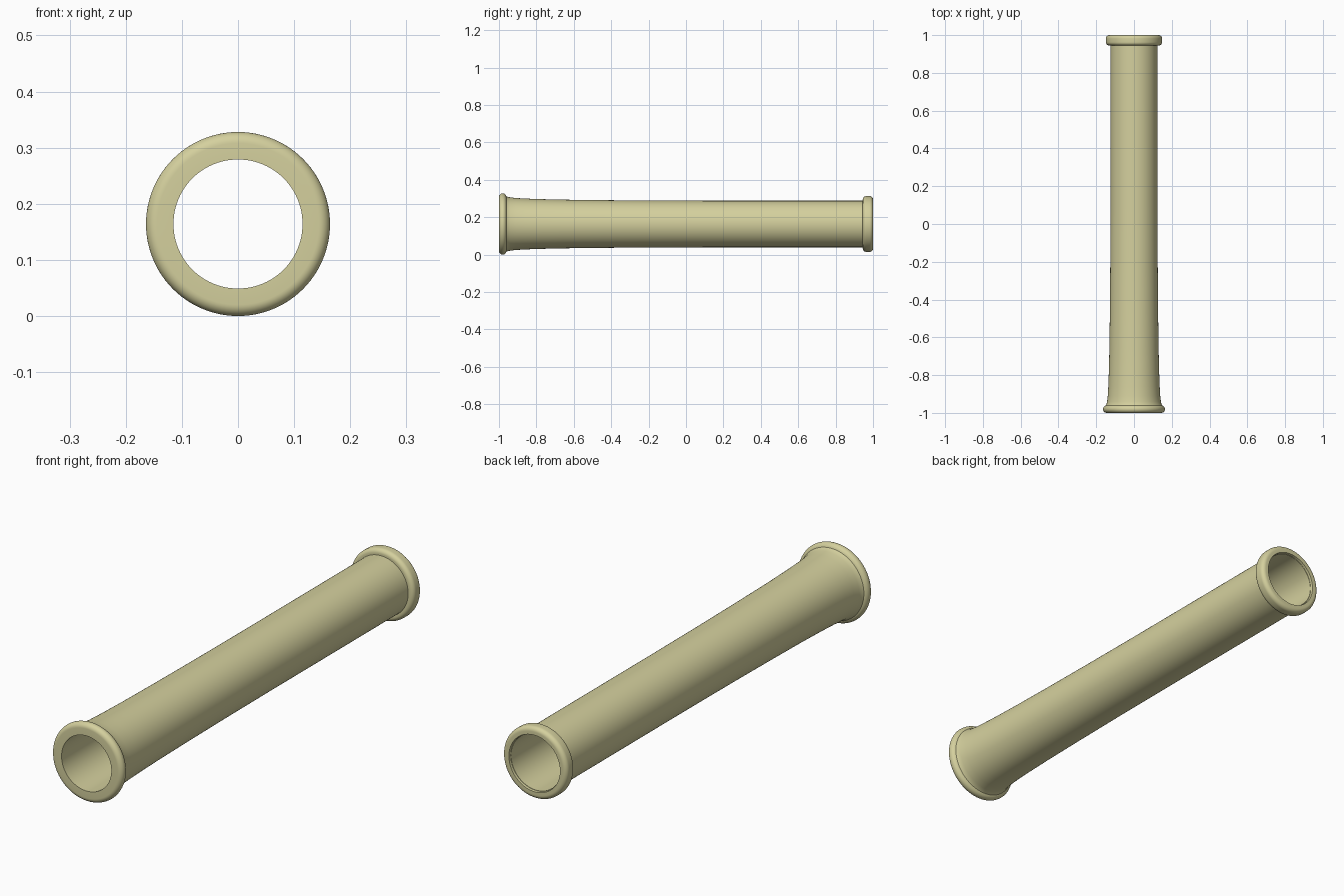
import bpy
import bmesh
import math

cube = bpy.data.objects.get("Cube")
if cube:
    bpy.data.objects.remove(cube, do_unlink=True)

SIDES = 96
AXIS_Z = 0.164
BORE = 0.115

khaki = bpy.data.materials.new("pale khaki")
khaki.use_nodes = True
colour = (0.66, 0.63, 0.34, 1)
khaki.diffuse_color = colour
khaki.node_tree.nodes["Principled BSDF"].inputs["Base Color"].default_value = colour


def lathe(name, profile):
    """Turn a closed (y, radius) profile about the long axis."""
    bm = bmesh.new()
    rings = []
    for i in range(SIDES):
        a = 2 * math.pi * i / SIDES
        rings.append([bm.verts.new((r * math.cos(a), y, AXIS_Z + r * math.sin(a)))
                      for y, r in profile])
    n = len(profile)
    for i in range(SIDES):
        here, after = rings[i], rings[(i + 1) % SIDES]
        for j in range(n):
            k = (j + 1) % n
            bm.faces.new((here[j], here[k], after[k], after[j]))
    bmesh.ops.recalc_face_normals(bm, faces=bm.faces)
    mesh = bpy.data.meshes.new(name)
    bm.to_mesh(mesh)
    bm.free()
    mesh.materials.append(khaki)
    obj = bpy.data.objects.new(name, mesh)
    bpy.context.collection.objects.link(obj)
    bpy.ops.object.select_all(action="DESELECT")
    obj.select_set(True)
    bpy.context.view_layer.objects.active = obj
    bpy.ops.object.shade_smooth_by_angle(angle=math.radians(35))
    return obj


def arc(y, r, ry, rr, start, end, steps=8):
    """Points along an elliptical arc, for rounded lips."""
    angles = [math.radians(start + (end - start) * i / steps) for i in range(steps + 1)]
    return [(y + ry * math.cos(a), r + rr * math.sin(a)) for a in angles]


# Hollow barrel with a flare that swells into the rounded front lip
flare = [(-0.955, 0.146), (-0.94, 0.1425), (-0.91, 0.139), (-0.86, 0.136),
         (-0.78, 0.133), (-0.65, 0.130), (-0.45, 0.1275), (-0.2, 0.1255), (0.1, 0.1245)]
lip = arc(-0.98, 0.144, 0.02, 0.02, 180, 15, 14)
lathe("flared_barrel", [(-1, BORE)] + lip + flare + [(0.99, 0.1245), (0.99, BORE)])

# Rounded collar around the back end
collar = (arc(0.963, 0.131, 0.018, 0.018, 180, 90)
          + arc(0.982, 0.131, 0.018, 0.018, 90, 0))
lathe("back_collar", [(0.945, 0.12)] + collar + [(1, 0.118), (0.989, 0.1165)])
